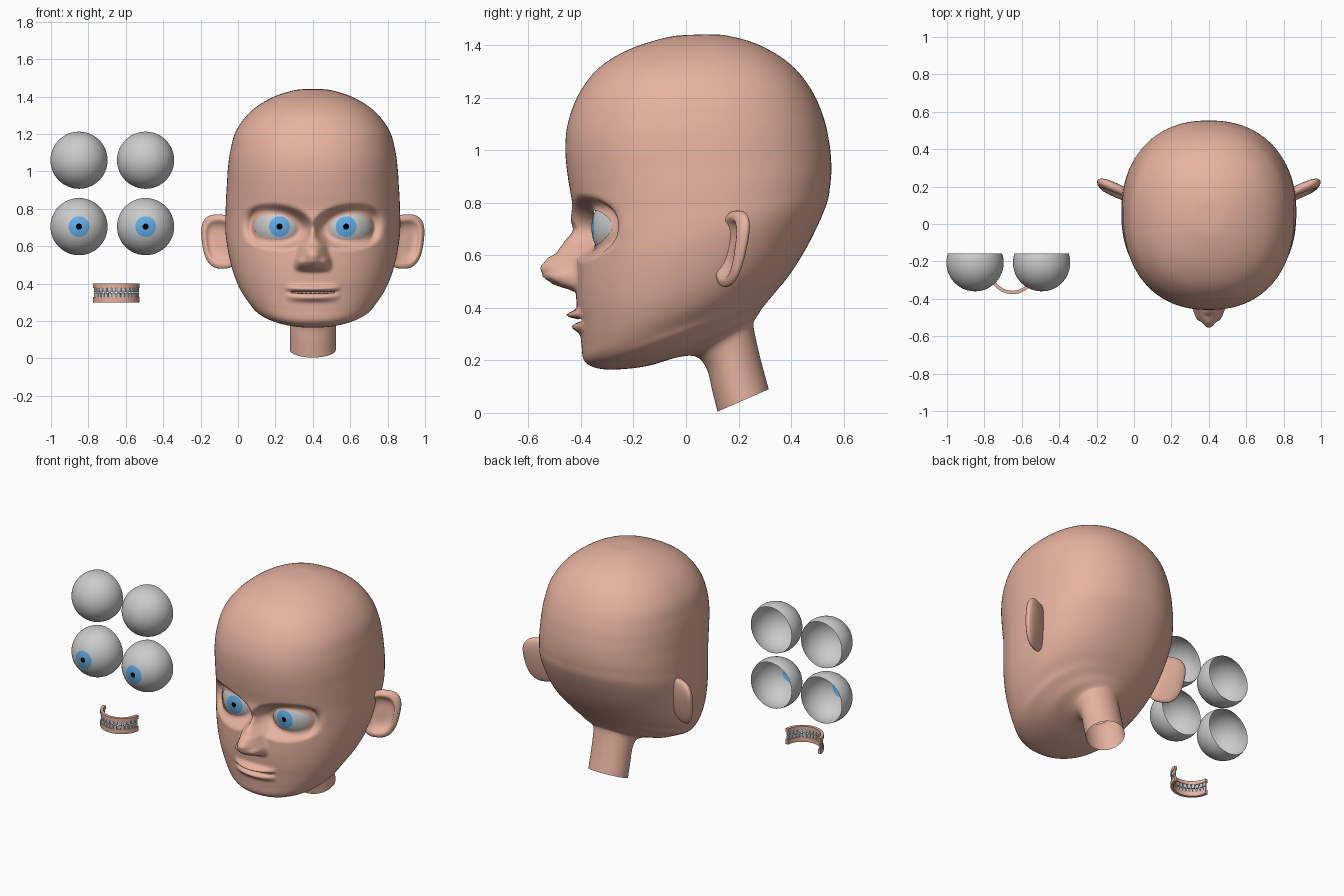
import bpy, math
from math import sin, cos, pi, sqrt, exp

if "Cube" in bpy.data.objects:
    bpy.data.objects.remove(bpy.data.objects["Cube"])

HX = 0.4                                   # head centre line
EX, EY, EZ, ER = 0.178, -0.207, 0.705, 0.153   # eyeball placement and radius


def material(name, rgb):
    m = bpy.data.materials.new(name)
    m.diffuse_color = (*rgb, 1)
    m.use_nodes = True
    m.node_tree.nodes["Principled BSDF"].inputs["Base Color"].default_value = m.diffuse_color
    return m


SKIN = material("skin", (0.80, 0.45, 0.35))
WHITE = material("eye_white", (0.8, 0.8, 0.8))
IRIS = material("iris", (0.12, 0.42, 0.80))
BLACK = material("pupil", (0.0, 0.0, 0.0))


def make(name, verts, faces, mats=(), smooth=True, loc=(0, 0, 0)):
    me = bpy.data.meshes.new(name)
    me.from_pydata(verts, [], faces)
    me.validate()
    for m in mats:
        me.materials.append(m)
    for p in me.polygons:
        p.use_smooth = smooth
    ob = bpy.data.objects.new(name, me)
    ob.location = loc
    bpy.context.collection.objects.link(ob)
    return ob


def lerp_table(tab, z):
    for a, b in zip(tab, tab[1:]):
        if a[0] <= z <= b[0]:
            t = (z - a[0]) / (b[0] - a[0])
            t = t * t * (3 - 2 * t) * 0.5 + t * 0.5
            return [p + (q - p) * t for p, q in zip(a[1:], b[1:])]
    return None


# ---- head and neck: tilted loops, (front y, front z, back y, back z, half width)
LOOPS = [
    (.12, .005, .315, .09, .123), (.10, .085, .285, .20, .123), (.08, .165, .262, .30, .124),
    (.04, .213, .257, .335, .132), (-.03, .212, .26, .35, .16), (-.15, .178, .275, .375, .225),
    (-.27, .165, .295, .405, .28), (-.345, .172, .32, .435, .325), (-.388, .20, .345, .465, .35),
    (-.398, .26, .39, .52, .39), (-.405, .33, .43, .58, .42), (-.415, .40, .465, .64, .44),
    (-.42, .48, .495, .70, .455), (-.42, .56, .52, .755, .465), (-.42, .64, .54, .81, .468),
    (-.425, .72, .548, .86, .466), (-.435, .81, .553, .91, .464), (-.45, .90, .552, .97, .459),
    (-.459, 1.0, .545, 1.03, .454), (-.45, 1.1, .525, 1.12, .441), (-.41, 1.21, .48, 1.225, .41),
    (-.335, 1.31, .40, 1.325, .335), (-.22, 1.382, .28, 1.40, .225),
    (-.07, 1.43, .15, 1.437, .10), (.04, 1.44, .06, 1.44, .01)]
# nose: z, height above the face, half width
NOSE = [(.458, 0, .10), (.472, .03, .105), (.487, .085, .11), (.52, .125, .105), (.553, .135, .095),
        (.585, .112, .085), (.61, .072, .085), (.65, .045, .085), (.705, .018, .085), (.80, 0, .09)]


def relief(x, z):
    d = 0
    n = lerp_table(NOSE, z)
    if n and abs(x) < n[1]:
        d += n[0] * (1 - (x / n[1]) ** 2) ** 1.5
    d += .03 * exp(-((abs(x) - .068) / .022) ** 2 - ((z - .515) / .026) ** 2)     # nostril wings
    lip = .045 * exp(-((z - .372) / .016) ** 2) + .03 * exp(-((z - .326) / .018) ** 2) \
        - .02 * exp(-((z - .352) / .008) ** 2)
    return d + lip * max(0, 1 - (x / .15) ** 2)


def eye_f(p):                              # 1 on the rim of the eye opening
    if p[1] > -.1:
        return 9
    u = (abs(p[0]) - .202) / .115
    return sqrt(u * u + ((p[2] - .703) / .068 - .1 * u) ** 2)


def to_eyeball(p, f):                      # pull lids onto the eyeball
    t = min(1, max(0, (1.9 - f) / .9))
    w = t * t * (3 - 2 * t)
    d2 = (abs(p[0]) - EX) ** 2 + (p[2] - EZ) ** 2
    y = EY - sqrt(max((ER * 1.03) ** 2 - d2, .0016))
    return (p[0], p[1] + (y - p[1]) * w, p[2])


def build_head(sub=8, seg=180):
    rings, zf = [], []
    last = len(LOOPS) - 1
    for k in range(last * sub + 1):
        i, t = min(k // sub, last - 1), 0
        t = k / sub - i
        a, b, c, d = (LOOPS[min(max(i + j, 0), last)] for j in (-1, 0, 1, 2))
        fy, fz, by, bz, w = (
            .5 * (2 * q + (r - p) * t + (2 * p - 5 * q + 4 * r - s) * t * t + (3 * q - p - 3 * r + s) * t ** 3)
            for p, q, r, s in zip(a, b, c, d))
        e = 2 / (2 + .25 * min(1, max(0, (k / sub - 4) / 6)))
        ring = []
        for j in range(seg):
            s = 2 * pi * j / seg
            th = s - .5 * sin(s)           # denser loops on the face
            u = (1 - math.copysign(abs(cos(th)) ** e, cos(th))) / 2
            x = w * math.copysign(abs(sin(th)) ** e, sin(th))
            y, z = fy + (by - fy) * u, fz + (bz - fz) * u
            if y < -.15:
                y -= relief(x, fz)
            ring.append((x, y, z))
        rings.append(ring)
        zf.append(fz)
    n = len(rings)
    F = [[eye_f(p) for p in r] for r in rings]
    verts = []
    for k in range(n):
        for j in range(seg):
            p, f = rings[k][j], F[k][j]
            if f < 1 and any(F[k + a][(j + b) % seg] >= 1 for a in (-1, 0, 1) for b in (-1, 0, 1)):
                cx = math.copysign(.202, p[0])
                p, f = (cx + (p[0] - cx) / f, p[1], .703 + (p[2] - .703) / f), 1
            verts.append(to_eyeball(p, f) if f < 1.9 else p)
    faces = []
    for k in range(n - 1):
        slit = zf[k] < .352 < zf[k + 1]    # mouth opening
        for j in range(seg):
            m = (j + 1) % seg
            if F[k][j] < 1 and F[k][m] < 1 and F[k + 1][j] < 1 and F[k + 1][m] < 1:
                continue
            q = (k * seg + j, k * seg + m, (k + 1) * seg + m, (k + 1) * seg + j)
            if slit and all(abs(verts[v][0]) < .125 and verts[v][1] < 0 for v in q):
                continue
            faces.append(q)
    faces.append(tuple((n - 1) * seg + j for j in range(seg)))
    make("head", verts, faces, [SKIN], loc=(HX, 0, 0))


# ---- ears: flattened rounded discs with a hollow on the front
def build_ear(name, side, rings=28, seg=48):
    verts, faces = [], []
    for i in range(rings + 1):
        a = pi * i / rings
        r = sin(a)
        hollow = .05 * max(0, 1 - (r / .8) ** 4) if a < pi / 2 else 0
        for j in range(seg):
            th = 2 * pi * j / seg
            c, s = cos(th), sin(th)
            k = r / (abs(c) ** 2.7 + abs(s) ** 2.7) ** (1 / 2.7)
            q = s * k
            off = .495 + .098 * c * k * (1 + .06 * q) + .012 * q
            z = .625 + .145 * q
            h = math.copysign(abs(cos(a)) ** .8, cos(a))
            y = .155 + .42 * (off - .45) + .13 * (z - .625) - (.036 + .008 * q) * h + hollow
            verts.append((side * off, y, z))
    for i in range(rings):
        for j in range(seg):
            m = (j + 1) % seg
            f = (i * seg + j, i * seg + m, (i + 1) * seg + m, (i + 1) * seg + j)
            faces.append(f if side < 0 else f[::-1])
    make(name, verts, faces, [SKIN], loc=(HX, 0, 0))


# ---- eyeballs: bowls open at the back, optional iris and pupil
def build_eye(name, x, z, iris=True, seg=48):
    angs = [.003, .105, .19, .28, .37] + [.37 + (pi / 2 + .33 - .37) * i / 16 for i in range(1, 17)]
    verts = [(ER * sin(a) * cos(2 * pi * j / seg), -ER * cos(a), ER * sin(a) * sin(2 * pi * j / seg))
             for a in angs for j in range(seg)]
    faces = [tuple(range(seg))]
    for i in range(len(angs) - 1):
        for j in range(seg):
            m = (j + 1) % seg
            faces.append((i * seg + j, (i + 1) * seg + j, (i + 1) * seg + m, i * seg + m))
    ob = make(name, verts, faces, [WHITE, IRIS, BLACK] if iris else [], loc=(x, EY, z))
    if iris:
        for p in ob.data.polygons:
            p.material_index = 2 if p.index <= seg else 1 if p.index <= 4 * seg else 0


# ---- teeth: two gum arches with a row of teeth each
def arch(a, inset=0):
    return (.125 - inset) * sin(a), -.25 - (.125 - inset) * cos(a)


def build_teeth(name, x):
    A, N = 1.5, 40
    for part, z0, z1 in (("upper_gum", .378, .40), ("lower_gum", .30, .33)):
        verts, faces = [], []
        for i in range(N + 1):
            a = -A + 2 * A * i / N
            for inset, z in ((0, z0), (0, z1), (.018, z1), (.018, z0)):
                verts.append((*arch(a, inset), z))
        for i in range(N):
            for j in range(4):
                m = (j + 1) % 4
                faces.append((4 * i + j, 4 * i + 4 + j, 4 * i + 4 + m, 4 * i + m))
        faces += [(0, 1, 2, 3), (4 * N + 3, 4 * N + 2, 4 * N + 1, 4 * N)]
        make(name + "_" + part, verts, faces, [SKIN], False, (x, 0, 0))
    verts, faces = [], []
    for z0, z1, count in ((.354, .382, 14), (.326, .351, 16)):
        for i in range(count):
            a0, a1 = (-A + 2 * A * (i + e) / count for e in (.06, .94))
            b = len(verts)
            for z in (z0, z1):
                for a, inset in ((a0, .003), (a1, .003), (a1, .014), (a0, .014)):
                    verts.append((*arch(a, inset), z))
            faces += [tuple(b + v for v in f) for f in (
                (3, 2, 1, 0), (4, 5, 6, 7), (0, 1, 5, 4), (1, 2, 6, 5), (2, 3, 7, 6), (3, 0, 4, 7))]
    ob = make(name + "_rows", verts, faces, (), False, (x, 0, 0))
    bev = ob.modifiers.new("bevel", 'BEVEL')
    bev.width, bev.segments = .003, 2


build_head()
for side, label in ((-1, "right"), (1, "left")):
    build_ear(label + "_ear", side)
    build_eye(label + "_eye", HX + side * EX, EZ)
    build_eye("spare_" + label + "_eye", -.672 + side * EX, EZ)
    build_eye("blank_" + label + "_eye", -.672 + side * EX, 1.06, iris=False)
build_teeth("mouth_teeth", HX)
build_teeth("spare_teeth", -.65)
